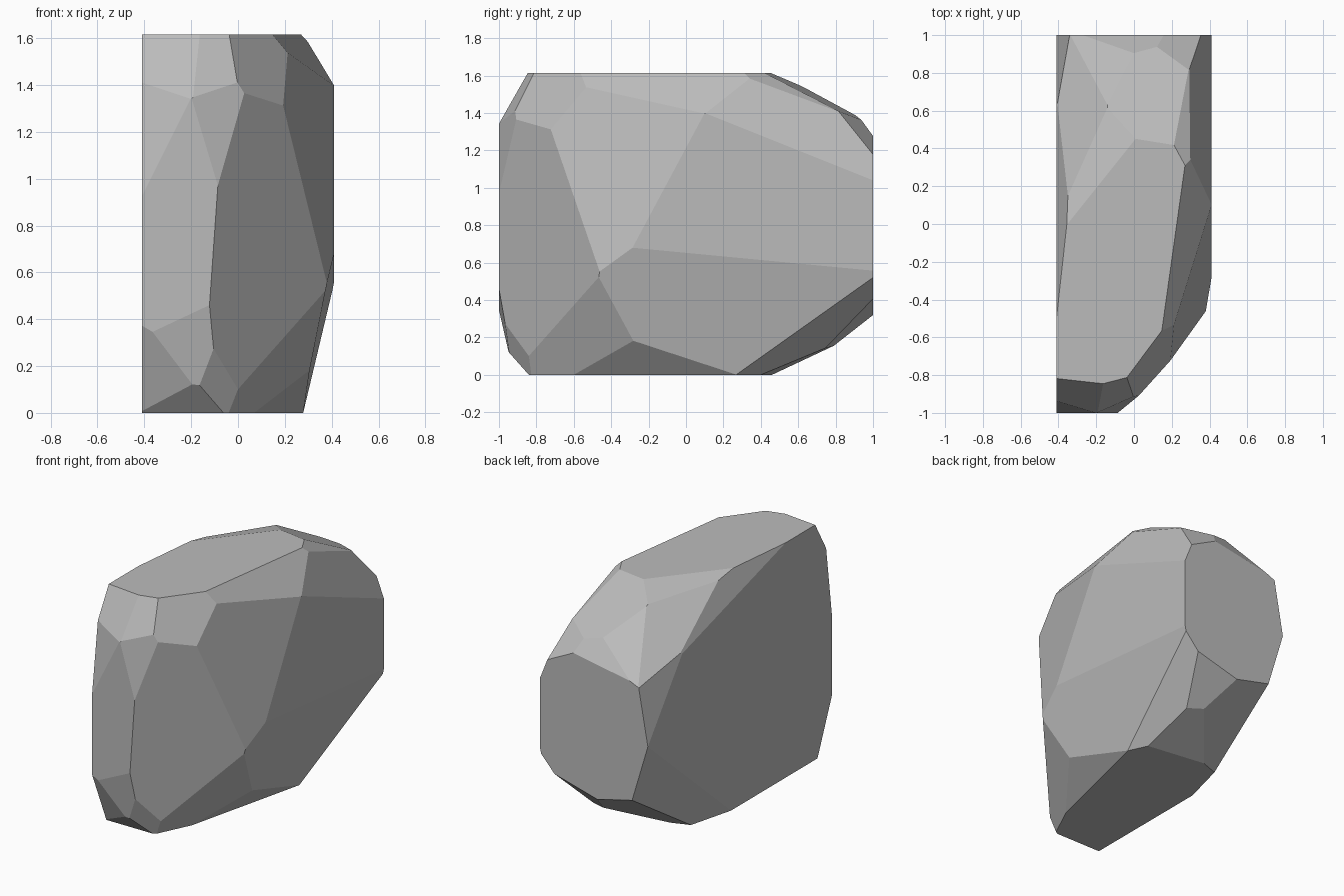
import bpy
import bmesh
from mathutils import Matrix, Vector

default_cube = bpy.data.objects.get("Cube")
if default_cube:
    bpy.data.objects.remove(default_cube, do_unlink=True)


def make_material(name, colour):
    material = bpy.data.materials.new(name)
    material.use_nodes = True
    material.diffuse_color = colour
    shader = next(n for n in material.node_tree.nodes if n.type == "BSDF_PRINCIPLED")
    shader.inputs["Base Color"].default_value = colour
    shader.inputs["Roughness"].default_value = 0.9
    return material


def chop(bm, normal, distance):
    """Slice off everything where normal . point > distance and cap the cut flat."""
    normal = Vector(normal)
    point = normal * (distance / normal.length_squared)
    geometry = bm.verts[:] + bm.edges[:] + bm.faces[:]
    cut = bmesh.ops.bisect_plane(bm, geom=geometry, dist=0.00001, plane_co=point,
                                 plane_no=normal.normalized(), clear_outer=True)
    rim = [item for item in cut["geom_cut"]
           if isinstance(item, bmesh.types.BMEdge) and item.is_boundary]
    if rim:
        bmesh.ops.edgeloop_fill(bm, edges=rim)


# Each facet: outward direction x, y, z and its offset along that direction
front_facets = [
    (-0.11, -1, 0.58, 1.8),       # upper brow
    (0.26, -1, 0.54, 1.675),      # brow corner
    (0.4, -1, 0.12, 1.082),       # cheek
    (-0.26, -1, 0.13, 1.227),     # outer cheek
    (0.08, -1, -0.17, 0.912),     # chin
    (-0.25, -1, -0.42, 0.946),    # outer chin
    (0, -1, -0.89, 0.84),         # toe
    (0.6, -1, -0.37, 0.803),      # toe corner
]
broad_side_facets = [
    (1, -0.92, -0.07, 0.766),     # large front slope
    (1, -0.28, 0.15, 0.592),      # middle slope
    (1, -0.14, 0.78, 1.486),      # top bevel
    (1, -0.745, 0.54, 1.44),      # front shoulder
    (1, -0.48, -0.46, 0.357),     # lower front slope
    (1, -0.24, -0.88, 0.213),     # undercut
    (1, -0.02, -0.21, 0.273),     # lower side
    (1, 0.16, 0.4, 0.986),        # rear shoulder
]
back_facets = [
    (0.7, 0.38, 1, 1.922),        # shoulder sliver
    (0.08, 0.5, 1, 1.841),        # rear roof
    (0.5, 1.08, 1, 2.436),        # rear roof corner
    (-0.18, 1.47, 1, 2.719),      # rear brow
    (-0.43, 0.76, 1, 2.077),      # rear brow corner
    (-0.24, 0.67, -1, 0.356),     # rear underside
    (0.06, 0.42, -1, 0.181),      # shallow underside
    (1, 0.47, -0.9, 0.404),       # side underside
    (0.27, 0.91, -1, 0.584),      # heel
]
flat_side_facets = [
    (-0.25, 0.2, 1, 1.703),       # roof bevel
    (-0.92, 0.5, 1, 1.982),       # rear slope
    (-1, 0.11, 0.37, 0.953),      # top sliver
    (-1, 0.24, 0.18, 0.791),      # rear edge
    (-1, 0.26, -0.3, 0.435),      # lower rear edge
]

# Boulder: a block chipped facet by facet
width, depth, height = 0.82, 2.0, 1.615
bm = bmesh.new()
placement = Matrix.Translation((0, 0, height / 2)) @ Matrix.Diagonal((width, depth, height, 1))
bmesh.ops.create_cube(bm, size=1, matrix=placement)
for facets in (front_facets, broad_side_facets, back_facets, flat_side_facets):
    for *direction, offset in facets:
        chop(bm, direction, offset)
bmesh.ops.recalc_face_normals(bm, faces=bm.faces[:])

mesh = bpy.data.meshes.new("boulder")
bm.to_mesh(mesh)
bm.free()
boulder = bpy.data.objects.new("boulder", mesh)
bpy.context.collection.objects.link(boulder)
mesh.materials.append(make_material("stone grey", (0.5, 0.5, 0.5, 1)))
